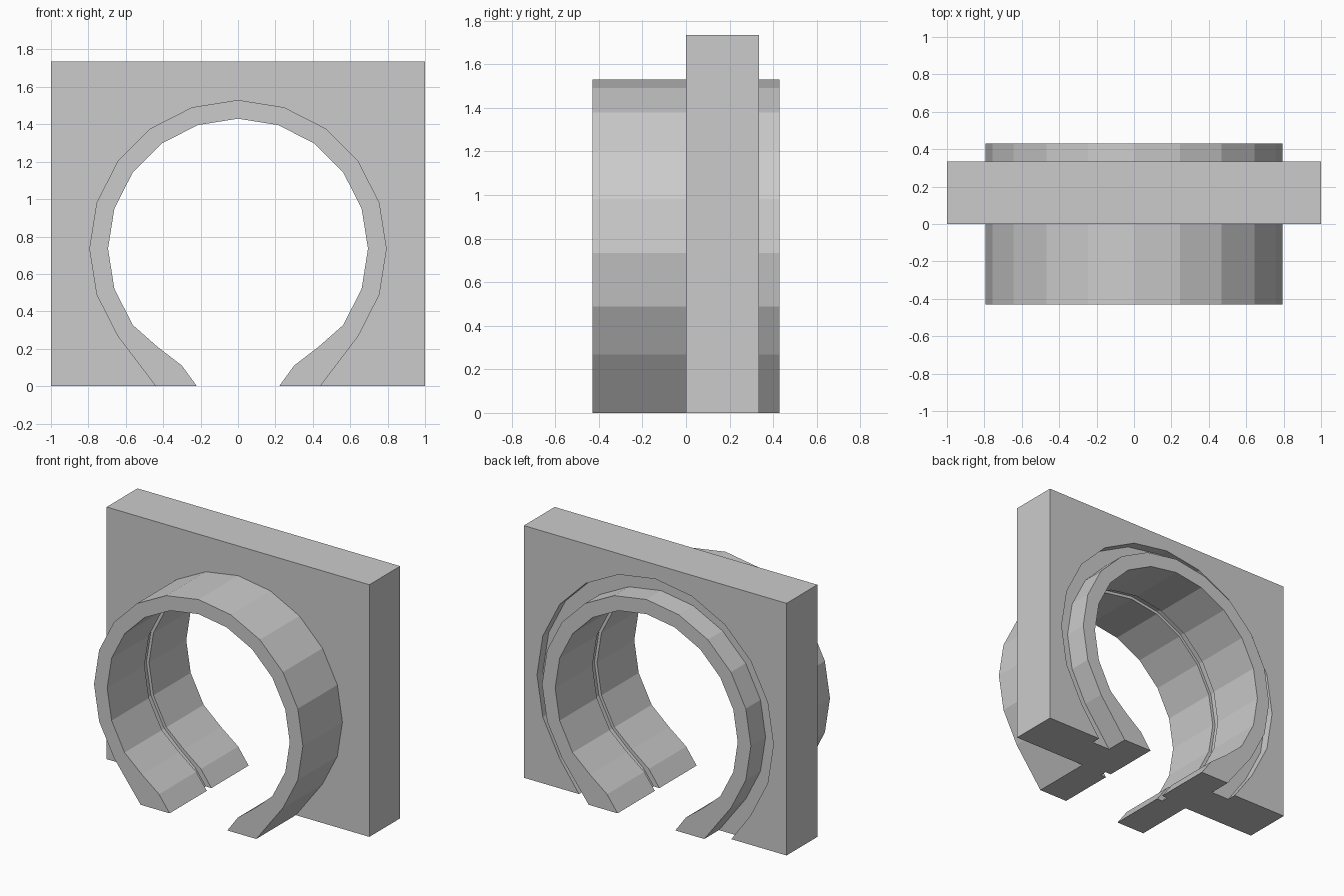
import bpy, bmesh
from math import sin, cos, radians

if "Cube" in bpy.data.objects:
    bpy.data.objects.remove(bpy.data.objects["Cube"])

CZ = 0.735  # height of the ring centre


def half_arc(r, tail):
    """Right half of an open 20-sided ring, top to floor, with custom tail."""
    pts = [(r * cos(radians(90 - 18 * i)), CZ + r * sin(radians(90 - 18 * i)))
           for i in range(8)]
    return pts + tail


def straight_tail(r, foot_x):
    """Three points running straight from the last arc vertex to the floor."""
    x, z = r * cos(radians(36)), CZ - r * sin(radians(36))
    return [(x + (foot_x - x) * t, z * (1 - t)) for t in (1/3, 2/3, 1)]


def blend(a, b, t):
    return [(p[0] + (q[0] - p[0]) * t, p[1] + (q[1] - p[1]) * t)
            for p, q in zip(a, b)]


# Contours of the bore, ring outside, rear recess and square plate
bore = half_arc(0.695, [(0.43, 0.21), (0.30, 0.11), (0.22, 0)])
ring = half_arc(0.795, straight_tail(0.795, 0.44))
recess = half_arc(0.90, straight_tail(0.90, 0.58))
plate = [(0, 1.735), (0.33, 1.735), (0.66, 1.735), (1, 1.735), (1, 1.0),
         (1, CZ), (1, 0.5), (1, 0.3), (1, 0.2), (1, 0.1), (1, 0)]
slot = blend(bore, ring, 0.2)

# Cross-section: bore with thin slot, rear collar, recess, plate, front collar
section = [(bore, -0.43), (bore, -0.025), (slot, -0.025), (slot, 0.025),
           (bore, 0.025), (bore, 0.43), (ring, 0.43), (ring, 0.27),
           (recess, 0.27), (recess, 0.335), (plate, 0.335), (plate, 0),
           (ring, 0), (ring, -0.43)]

bm = bmesh.new()
rows = []
for half, y in section:
    full = half[::-1] + [(-x, z) for x, z in half[1:]]
    rows.append([bm.verts.new((x, y, z)) for x, z in full])

# Skin the contours together and cap both feet
for a, b in zip(rows, rows[1:] + rows[:1]):
    for i in range(len(a) - 1):
        bm.faces.new((a[i], a[i + 1], b[i + 1], b[i]))
for end in (0, -1):
    bm.faces.new([row[end] for row in rows])
bmesh.ops.recalc_face_normals(bm, faces=bm.faces)

mesh = bpy.data.meshes.new("ring_bracket")
bm.to_mesh(mesh)
bm.free()
bpy.context.collection.objects.link(bpy.data.objects.new("ring_bracket", mesh))
